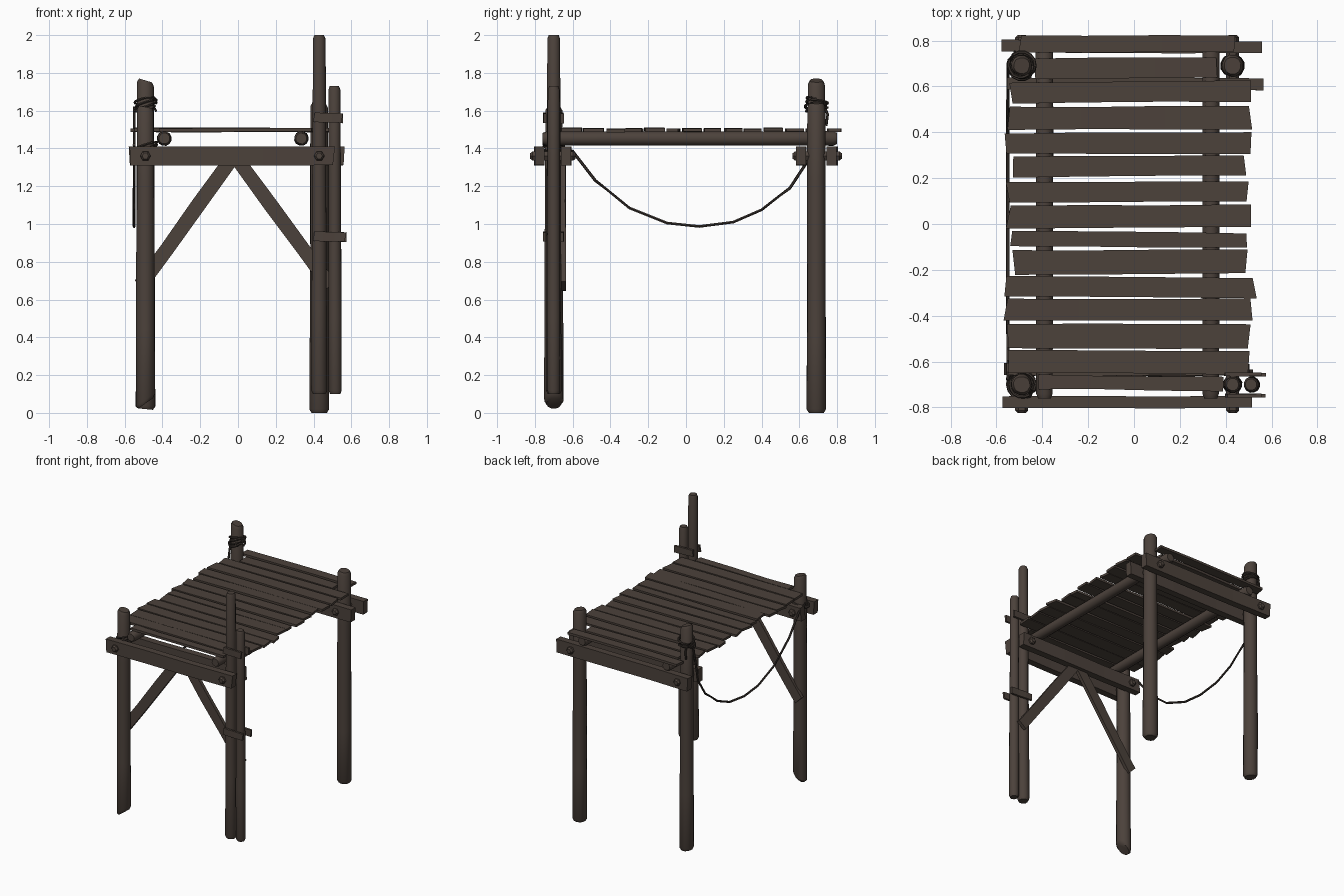
import bpy
import bmesh
import math
import random
from mathutils import Vector, Matrix

random.seed(4)
if "Cube" in bpy.data.objects:
    bpy.data.objects.remove(bpy.data.objects["Cube"], do_unlink=True)


def material(name, colour):
    mat = bpy.data.materials.new(name)
    mat.use_nodes = True
    mat.diffuse_color = (*colour, 1)
    mat.node_tree.nodes["Principled BSDF"].inputs["Base Color"].default_value = (*colour, 1)
    return mat


WOOD = material("weathered wood", (0.072, 0.054, 0.044))
ROPE = material("dark rope", (0.045, 0.035, 0.029))


def finish(name, bm, mat, smooth=None):
    bmesh.ops.recalc_face_normals(bm, faces=bm.faces)
    mesh = bpy.data.meshes.new(name)
    bm.to_mesh(mesh)
    bm.free()
    mesh.materials.append(mat)
    obj = bpy.data.objects.new(name, mesh)
    bpy.context.collection.objects.link(obj)
    if smooth:
        bpy.ops.object.select_all(action="DESELECT")
        obj.select_set(True)
        bpy.context.view_layer.objects.active = obj
        bpy.ops.object.shade_smooth_by_angle(angle=math.radians(smooth))
    return obj


def tube(name, points, radii, sides, mat=WOOD, slant=(0, 0), wobble=0.0, smooth=40):
    """Sweep a round section along points; slant shears the first and last ends."""
    pts = [Vector(p) for p in points]
    bm = bmesh.new()
    rings = []
    for i, p in enumerate(pts):
        along = (pts[min(i + 1, len(pts) - 1)] - pts[max(i - 1, 0)]).normalized()
        side = along.cross(Vector((0, 1, 0)) if abs(along.y) < 0.8 else Vector((1, 0, 0))).normalized()
        up = along.cross(side)
        shear = slant[0] if i < 2 else slant[1] if i > len(pts) - 3 else 0
        ring = []
        for k in range(sides):
            a = math.tau * (k + 0.5) / sides
            r = radii[i] * (1 + random.uniform(-wobble, wobble))
            ring.append(bm.verts.new(p + r * (side * math.cos(a) + up * math.sin(a))
                                     + along * shear * r * math.cos(a)))
        rings.append(ring)
    for a, b in zip(rings, rings[1:]):
        for k in range(sides):
            n = (k + 1) % sides
            bm.faces.new((a[k], a[n], b[n], b[k]))
    bm.faces.new(rings[0])
    bm.faces.new(rings[-1])
    return finish(name, bm, mat, smooth)


def log(name, start, end, r0, r1, slant=(0, 0), sides=12):
    """Rough trunk with worn, chamfered ends."""
    a, b = Vector(start), Vector(end)
    chamfer = 0.02 / (b - a).length
    steps = [0, chamfer, 0.25, 0.5, 0.75, 1 - chamfer, 1]
    radii = [(r0 + (r1 - r0) * t) * (0.78 if t in (0, 1) else 1) for t in steps]
    tube(name, [a.lerp(b, t) for t in steps], radii, sides, slant=slant, wobble=0.04)


def board(name, start, end, width, thick, normal, ragged=0.0):
    """Sawn board from start to end, its wide face turned to normal."""
    a, b, n = Vector(start), Vector(end), Vector(normal)
    along = (b - a).normalized()
    across = n.cross(along).normalized()
    bm = bmesh.new()
    rings = []
    for t in (0, 0.3, 0.65, 1):
        ring = []
        lift = n * random.uniform(-0.1, 0.1) * thick
        offsets = [random.uniform(-ragged, ragged) for _ in range(2)]
        for s, h in ((-1, -1), (1, -1), (1, 1), (-1, 1)):
            push = offsets[(s + 1) // 2]
            p = a.lerp(b, t) + across * s * (width / 2 + push * 0.2) + n * h * thick / 2 + lift
            if t in (0, 1):
                p += along * push
            ring.append(bm.verts.new(p))
        rings.append(ring)
    for p, q in zip(rings, rings[1:]):
        for k in range(4):
            m = (k + 1) % 4
            bm.faces.new((p[k], p[m], q[m], q[k]))
    bm.faces.new(rings[0])
    bm.faces.new(rings[-1])
    return finish(name, bm, WOOD)


# Standing posts and the spare pole lashed beside the tall one
RX, LX, FY, BY = -0.49, 0.43, -0.70, 0.69
log("front_right_post", (RX, FY, 0.05), (RX, FY, 1.62), 0.052, 0.046, (-0.7, 0.2))
log("back_right_post", (RX, BY, 0.02), (RX, BY, 1.76), 0.053, 0.045, (0.1, 0.3))
log("back_left_post", (LX, BY, 0), (LX, BY, 1.64), 0.053, 0.048, (0, 0.1))
log("tall_front_post", (LX, FY, 0.1), (LX, FY, 2.0), 0.043, 0.034)
log("spare_pole", (0.515, FY, 0.1), (0.51, FY, 1.73), 0.036, 0.032)

# Stringer logs under the deck
for side, x in (("right", -0.39), ("left", 0.335)):
    log(side + "_stringer", (x, -0.76, 1.453), (x, 0.80, 1.453), 0.037, 0.039)

# Paired beams clamping the posts
for name, y, x0, x1 in (("front_outer", -0.775, -0.575, 0.51), ("front_inner", -0.632, -0.56, 0.50),
                        ("back_inner", 0.612, -0.56, 0.565), ("back_outer", 0.775, -0.58, 0.55)):
    board(name + "_beam", (x0, y, 1.36), (x1, y, 1.36), 0.1, 0.052, (0, 1, 0), 0.008)

# Bolts through beams and posts, with heads on both ends
for end, y0, y1 in (("front", -0.825, -0.585), ("back", 0.565, 0.825)):
    for side, x in (("right", RX), ("left", LX)):
        ys = (y0, y0 + 0.012, y0 + 0.03, y1 - 0.03, y1 - 0.012, y1)
        tube(f"{end}_{side}_bolt", [(x, y, 1.36) for y in ys],
             [0.017, 0.028, 0.028, 0.028, 0.028, 0.017], 6, smooth=20)

# Diagonal braces behind the front posts
board("right_brace", (-0.52, -0.65, 0.67), (-0.045, -0.65, 1.33), 0.075, 0.026, (0, 1, 0), 0.012)
board("left_brace", (0.49, -0.65, 0.67), (0.005, -0.65, 1.33), 0.075, 0.026, (0, 1, 0), 0.012)

# Battens joining the spare pole to the tall post
for level, z, x1 in (("upper", 1.565, 0.55), ("lower", 0.935, 0.57)):
    for face, y in (("front", -0.748), ("back", -0.656)):
        board(f"{level}_{face}_batten", (0.40, y, z), (x1, y, z - 0.005), 0.05, 0.016, (0, 1, 0), 0.008)

# Deck planks: centre y, width, right end, left end
planks = [(0.785, 0.075, -0.49, 0.45), (0.68, 0.09, -0.43, 0.37), (0.575, 0.09, -0.54, 0.5),
          (0.462, 0.1, -0.55, 0.505), (0.352, 0.09, -0.55, 0.5), (0.252, 0.09, -0.53, 0.49),
          (0.14, 0.09, -0.55, 0.5), (0.032, 0.1, -0.55, 0.51), (-0.068, 0.065, -0.54, 0.5),
          (-0.165, 0.105, -0.53, 0.495), (-0.275, 0.09, -0.56, 0.53), (-0.373, 0.095, -0.56, 0.51),
          (-0.49, 0.105, -0.55, 0.5), (-0.603, 0.1, -0.55, 0.49), (-0.693, 0.06, -0.43, 0.38)]
for i, (y, width, x0, x1) in enumerate(planks):
    skew = random.uniform(-0.005, 0.005)
    z = 1.498 + random.uniform(-0.003, 0.003)
    board(f"deck_plank_{i + 1}", (x0, y - skew, z), (x1, y + skew, z), width, 0.018, (0, 0, 1), 0.014)


# Rope coils wound around the right-hand posts
def coil(name, y, z, turns, radius, rise):
    count = turns * 14
    path = []
    for i in range(count + 1):
        a = math.tau * i / 14
        r = radius + 0.006 * math.sin(a * 0.7)
        path.append((RX + r * math.cos(a), y + r * math.sin(a),
                     z + rise * i / count + 0.014 * math.sin(a + i * 0.05)))
    tube(name, path, [0.007] * len(path), 6, ROPE)


coil("back_rope_coil", BY, 1.60, 4, 0.055, 0.06)
coil("front_rope_coil", FY, 1.38, 3, 0.057, 0.04)

# Slack rope hanging between the right-hand posts
sag = [(0.70, 1.62), (0.67, 1.48), (0.635, 1.32), (0.55, 1.19), (0.4, 1.075), (0.25, 1.01), (0.07, 0.987),
       (-0.1, 1.005), (-0.3, 1.085), (-0.48, 1.23), (-0.6, 1.385), (-0.68, 1.42)]
tube("hanging_rope", [(-0.55, y, z) for y, z in sag], [0.008] * len(sag), 6, ROPE)
tail = [(0.73, 1.63), (0.75, 1.58), (0.742, 1.52)]
tube("rope_tail", [(-0.52, y, z) for y, z in tail], [0.007] * len(tail), 6, ROPE)
